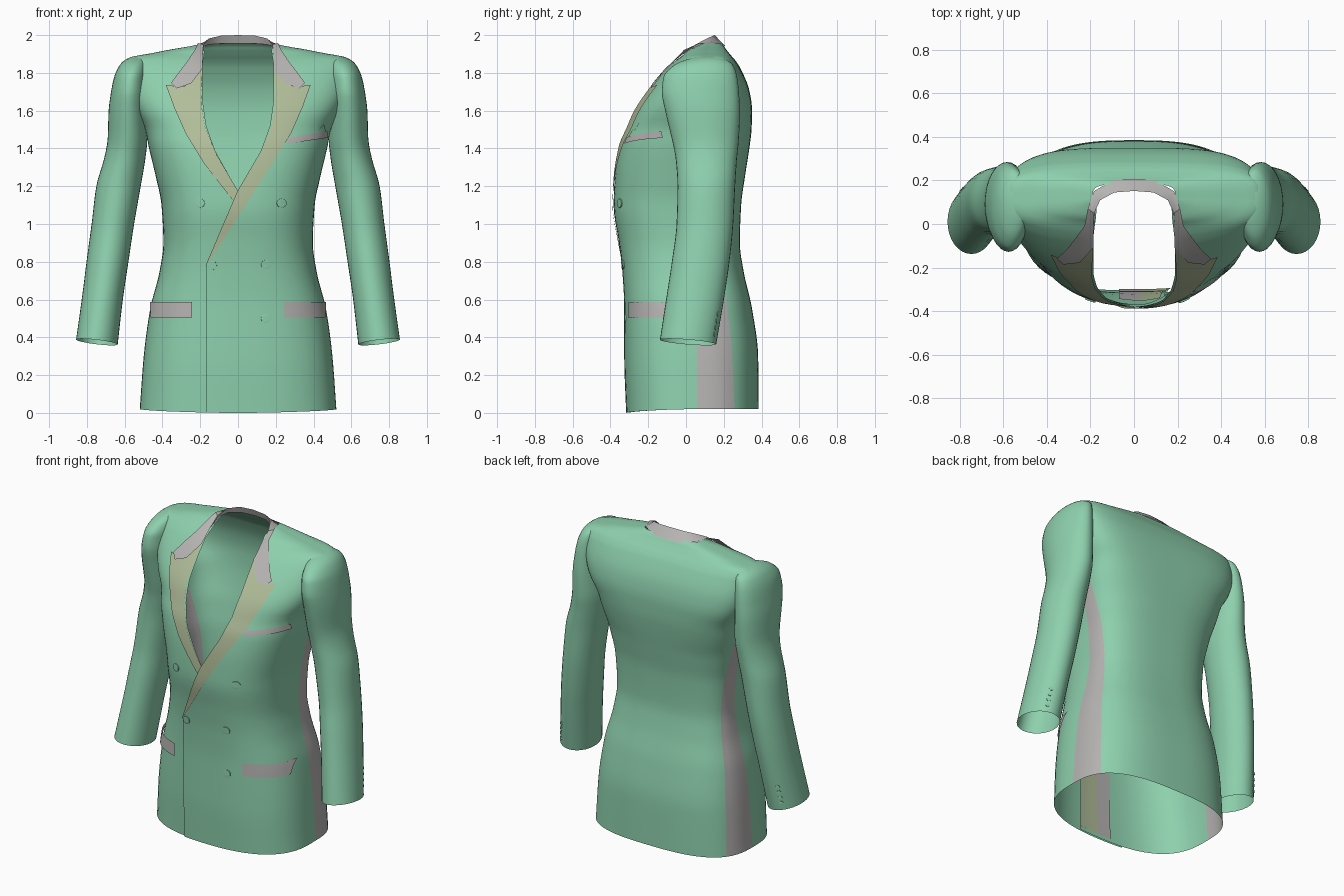
import bpy, math
from mathutils import Vector

if "Cube" in bpy.data.objects:
    bpy.data.objects.remove(bpy.data.objects["Cube"])


def material(name, rgb):
    m = bpy.data.materials.new(name)
    m.diffuse_color = (*rgb, 1)
    m.use_nodes = True
    m.node_tree.nodes["Principled BSDF"].inputs["Base Color"].default_value = m.diffuse_color
    return m


GREEN = material("green cloth", (0.27, 0.63, 0.42))
OLIVE = material("olive lapel cloth", (0.44, 0.51, 0.32))
GREY = material("grey trim", (0.47, 0.455, 0.45))

# Torso sections: z, half width, front y, back y
TORSO = [(.02, .52, -.305, .385), (.3, .499, -.315, .382), (.55, .465, -.315, .35),
         (.75, .415, -.325, .305), (.9, .395, -.343, .285), (1.1, .405, -.371, .292),
         (1.25, .435, -.365, .312), (1.42, .475, -.34, .338), (1.5, .49, -.308, .347),
         (1.6, .54, -.263, .35), (1.7, .575, -.195, .337), (1.83, .59, -.085, .285),
         (1.87, .582, -.04, .258), (1.888, .55, -.015, .242), (1.9, .48, 0, .232),
         (1.925, .35, .025, .212), (1.942, .25, .06, .2), (1.955, .19, .085, .185)]
# Sleeve sections: z, inner x, outer x, front y, back y
SLEEVE = [(.375, .637, .857, -.138, .16), (.6, .61, .827, -.105, .2), (.8, .58, .802, -.075, .23),
          (1.0, .55, .775, -.05, .25), (1.2, .515, .75, -.045, .26), (1.35, .49, .708, -.055, .27),
          (1.45, .48, .69, -.075, .28), (1.6, .48, .685, -.11, .285), (1.7, .48, .672, -.128, .28),
          (1.78, .48, .655, -.118, .27), (1.84, .48, .627, -.065, .25),
          (1.87, .48, .597, 0, .215), (1.886, .49, .56, .06, .17)]
N = 2.8  # roundness of the torso sections


def lerp(a, b, t):
    return a + (b - a) * t


def sample(table, z, smooth=True):
    """Interpolate table rows at height z, without overshoot."""
    z = min(max(z, table[0][0]), table[-1][0])
    i = next(k for k in range(len(table) - 1) if z <= table[k + 1][0])
    h = table[i + 1][0] - table[i][0]
    t = (z - table[i][0]) / h
    out = []
    for c in range(1, len(table[0])):
        def d(k):
            return (table[k + 1][c] - table[k][c]) / (table[k + 1][0] - table[k][0])

        def slope(k):
            if k == 0 or k == len(table) - 1:
                return d(min(k, len(table) - 2))
            a, b = d(k - 1), d(k)
            return 2 * a * b / (a + b) if a * b > 0 else 0
        p, q = table[i][c], table[i + 1][c]
        if smooth:
            u = t * t * (3 - 2 * t)
            out.append(lerp(p, q, u) + h * (slope(i) * t * (1 - t) ** 2 - slope(i + 1) * t * t * (1 - t)))
        else:
            out.append(lerp(p, q, t))
    return out


def torso(a, z, off=0.0):
    """Point on the torso: a = 0 front, pi/2 side, pi back. The upper back is squarer."""
    w, f, b = sample(TORSO, z)
    yc = .058 + .062 * (z / 1.95) ** 4
    s, c = math.sin(a), math.cos(a)
    n = N if c > 0 else N + 1.1 * min(max((z - 1.3) / .3, 0), 1)
    r = (abs(s) ** n + abs(c) ** n) ** (-1 / n)
    x, y = r * s, r * c
    d = yc - f if c > 0 else b - yc
    v = Vector((math.copysign(abs(x) ** (n - 1), x) / w, -math.copysign(abs(y) ** (n - 1), y) / d, 0)).normalized()
    return Vector((w * x, yc - d * y, z)) + v * off


def angle_at(x, z):
    k = min(abs(x) / sample(TORSO, z)[0], .995)
    return math.copysign(math.atan(k / (1 - k ** N) ** (1 / N)), x)


def on_front(x, z, off):
    return torso(angle_at(x, z), z, off)


def sheet(name, rows, mat, mirror=False, closed=False, merge=True, inside=False):
    """Grid surface through rows of points, facing away from its axis."""
    m = len(rows[0])
    verts = [p for r in rows for p in r]
    cols = range(m if closed else m - 1)
    faces = [(i * m + j, i * m + (j + 1) % m, (i + 1) * m + (j + 1) % m, (i + 1) * m + j)
             for i in range(len(rows) - 1) for j in cols]
    me = bpy.data.meshes.new(name)
    me.from_pydata(verts, [], faces)
    me.update()
    mid = sum(verts, Vector()) / len(verts) if closed else Vector((0, .06, 0))
    out = sum(p.normal.dot(Vector((p.center.x - mid.x, p.center.y - mid.y, 0))) * p.area for p in me.polygons)
    if (out < 0) != inside:
        me.flip_normals()
    me.materials.append(mat)
    me.polygons.foreach_set("use_smooth", [True] * len(me.polygons))
    me.set_sharp_from_angle(angle=math.radians(40))
    ob = bpy.data.objects.new(name, me)
    bpy.context.collection.objects.link(ob)
    if mirror:
        mod = ob.modifiers.new("mirror", "MIRROR")
        mod.use_mirror_merge = merge
    return ob


def ladder(name, rungs, off, mat, cuts=5, across=6, side=1, **kw):
    """Plate on the torso front between two edges, given as (x0, z0, x1, z1) rungs."""
    rows = []
    for a, b in zip(rungs, rungs[1:]):
        for k in range(cuts):
            rows.append([lerp(p, q, k / cuts) for p, q in zip(a, b)])
    rows.append(rungs[-1])
    pts = [[on_front(side * lerp(r[0], r[2], j / across), lerp(r[1], r[3], j / across), off)
            for j in range(across + 1)] for r in rows]
    return sheet(name, pts, mat, **kw)


levels = [.02 + 1.8 * i / 54 for i in range(55)] + [1.82 + .135 * i / 20 for i in range(1, 21)]


# Front panels: the left one overlaps the right one
def front_panel(name, side, opening, lift):
    rows = []
    for z in levels:
        a0 = angle_at(sample(opening, z, False)[0], z)
        row = []
        for j in range(25):
            a = lerp(a0, math.pi / 2, j / 24)
            p = torso(a, z, lift * max(0, math.cos(a)))
            p.z -= .02 * math.cos(a) ** 2 * max(0, 1 - (z - .02) / .2)
            p.x *= side
            row.append(p)
        rows.append(row)
    sheet(name, rows, GREEN)


neck = [(1.39, .122), (1.52, .168), (1.65, .187), (1.85, .187), (1.955, .17)]
front_panel("left_front", 1, [(0, -.167), (.78, -.167), (1.17, -.005)] + neck, .012)
front_panel("right_front", -1, [(0, -.16), (.9, -.14), (1.17, 0)] + neck, 0)

# Side panels and back
PANEL = [(.02, 34), (1.0, 27), (1.4, 16), (1.66, 2)]


def split(z):
    return math.pi / 2 + math.radians(sample(PANEL, z)[0])


sheet("side_panel", [[torso(lerp(math.pi / 2, split(z), j / 6), z) for j in range(7)]
                     for z in levels if z < 1.67], GREY, mirror=True)
sheet("back", [[torso(lerp(split(z), math.pi, j / 24), z) for j in range(25)]
               for z in levels], GREEN, mirror=True, merge=False)
sheet("upper_side", [[torso(lerp(math.pi / 2, split(1.66), j / 2), z) for j in range(3)]
                     for z in levels if z > 1.63], GREEN, mirror=True)


# Sleeves
def sleeve_point(a, z, off=0.0):
    x0, x1, y0, y1 = sample(SLEEVE, z)
    c, s = math.cos(a), math.sin(a)
    tilt = max(0, 1 - (z - .375) / .3) * (.013 * c - .012 * s)
    return Vector(((x0 + x1) / 2 + c * ((x1 - x0) / 2 + off), (y0 + y1) / 2 + s * ((y1 - y0) / 2 + off), z + tilt))


heights = [.375 + 1.3 * i / 36 for i in range(37)] + [1.675 + .211 * i / 16 for i in range(1, 17)]
rows = [[sleeve_point(math.tau * j / 32, z) for j in range(32)] for z in heights]
rows.append([Vector((.52, .115, 1.886)) + .01 * Vector((math.cos(math.tau * j / 32), math.sin(math.tau * j / 32), 0))
             for j in range(32)])
sheet("sleeve", rows, GREEN, mirror=True, closed=True)

# Cuff buttons
for i in range(4):
    z, a = .42 + .035 * i, math.radians(62)
    mid, nrm = sleeve_point(a, z), Vector((math.cos(a), math.sin(a), 0))
    u, v = Vector((-nrm.y, nrm.x, 0)), Vector((0, 0, 1))
    sheet("cuff_button", [[mid + nrm * h + (u * math.cos(math.tau * j / 12) + v * math.sin(math.tau * j / 12)) * r
                           for j in range(12)] for r, h in ((.013, 0), (.013, .003), (.001, .004))],
          GREEN, mirror=True, closed=True)

# Peak lapels
peak = [(.187, 1.825, .25, 1.742), (.19, 1.76, .32, 1.712), (.192, 1.71, .38, 1.737), (.192, 1.63, .337, 1.62),
        (.176, 1.52, .275, 1.48), (.11, 1.36, .178, 1.32)]
ladder("left_lapel", peak + [(-.005, 1.17, .018, 1.065), (-.085, .98, -.055, .95), (-.168, .78, -.166, .778)],
       .018, OLIVE)
ladder("right_lapel", peak + [(.0, 1.175, .0, 1.09)], .008, OLIVE, side=-1)

# Collar: front ends lie on the chest, the rest wraps the neck
inner = [on_front(.32, 1.718, .026), on_front(.246, 1.744, .026), on_front(.186, 1.825, .022),
         Vector((.187, -.02, 1.897)), Vector((.183, .05, 1.95)), Vector((.155, .11, 1.982)),
         Vector((.09, .145, 1.997)), Vector((0, .152, 2.0))]
outer = [on_front(.349, 1.748, .026), on_front(.305, 1.81, .026), on_front(.262, 1.868, .022),
         Vector((.228, -.01, 1.922)), Vector((.212, .07, 1.957)), Vector((.185, .15, 1.956)),
         Vector((.1, .2, 1.944)), Vector((0, .208, 1.942))]
lower = [inner[3], Vector((.18, .065, 1.938)), Vector((.157, .12, 1.95)), Vector((.09, .158, 1.955)),
         Vector((0, .168, 1.955))]
sheet("collar", [[p.lerp(q, j / 3) for j in range(4)] for p, q in zip(inner, outer)], GREY, mirror=True)
sheet("collar_stand", [[p, q] for p, q in zip(inner[3:], lower)], GREY, mirror=True, inside=True)

# Pockets, pocket square, buttonhole and inner facings
ladder("hip_pocket_flap", [(.24, .505, .24, .587), (.452, .505, .452, .587)], .013, GREY, cuts=12, mirror=True)
ladder("breast_pocket", [(.255, 1.425, .26, 1.458), (.458, 1.456, .458, 1.49)], .016, GREY, cuts=10)
ladder("pocket_square", [(.275, 1.45, .275, 1.465), (.3, 1.45, .3, 1.5), (.315, 1.455, .315, 1.49),
                         (.35, 1.46, .35, 1.535), (.375, 1.465, .375, 1.5), (.4, 1.47, .4, 1.53),
                         (.42, 1.47, .42, 1.5), (.445, 1.475, .445, 1.53), (.453, 1.475, .453, 1.49)],
       .013, GREEN, cuts=2)
ladder("buttonhole", [(-.15, .502, -.15, .508), (-.105, .502, -.105, .508)], .014, GREEN)
ladder("olive_facing", [(.03, .02, .17, .02), (.03, 1.0, .12, .95)], -.006, OLIVE, cuts=20, inside=True)
ladder("grey_facing", [(-.07, .02, .03, .02), (-.07, .95, .03, 1.0)], -.006, GREY, cuts=20, inside=True)

# Front buttons
for x, z, base in ((-.2, 1.11, 0), (.225, 1.11, .011), (-.135, .78, .012), (.145, .785, .011), (.145, .5, .011)):
    sheet("front_button", [[on_front(x + r * math.cos(math.tau * j / 20), z + r * math.sin(math.tau * j / 20), base + h)
                            for j in range(20)] for r, h in ((.024, 0), (.024, .006), (.016, .007), (.001, .006))],
          GREEN, closed=True)
